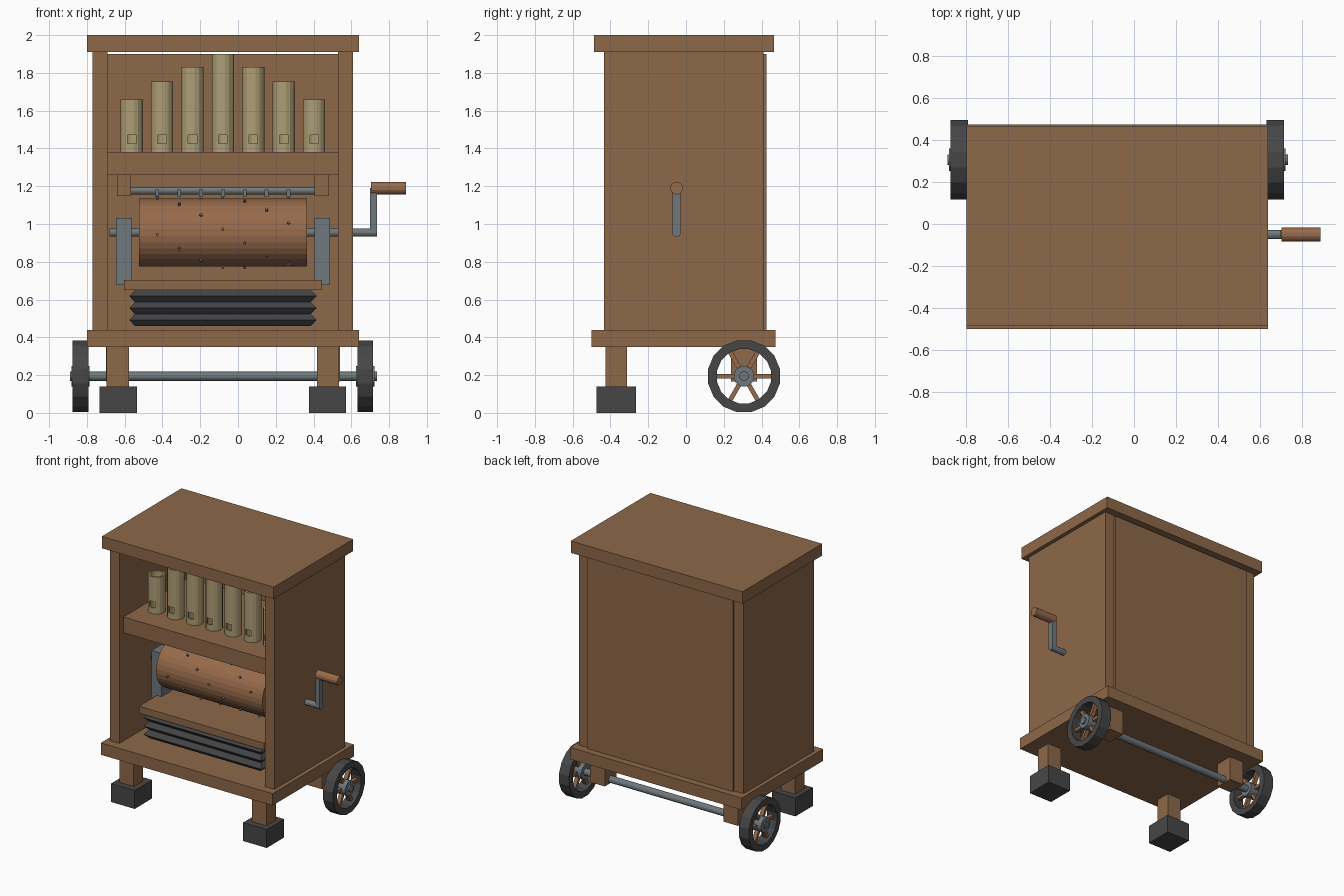
import bpy, bmesh
from math import pi, sin, cos, radians
from mathutils import Matrix, Vector

cube = bpy.data.objects.get("Cube")
if cube:
    bpy.data.objects.remove(cube, do_unlink=True)


def material(name, r, g, b):
    m = bpy.data.materials.new(name)
    m.use_nodes = True
    m.diffuse_color = (r, g, b, 1)
    m.node_tree.nodes["Principled BSDF"].inputs["Base Color"].default_value = (r, g, b, 1)
    return m


WOOD = material("cabinet wood", 0.27, 0.14, 0.067)
TURNED = material("turned wood", 0.31, 0.145, 0.07)
METAL = material("grey metal", 0.16, 0.19, 0.205)
DARK = material("dark rubber", 0.062, 0.062, 0.062)
BELLOWS = material("bellows leather", 0.055, 0.056, 0.06)
PIPE = material("pale pipe wood", 0.43, 0.345, 0.185)


def finish(name, bm, mat):
    bmesh.ops.recalc_face_normals(bm, faces=bm.faces)
    mesh = bpy.data.meshes.new(name)
    bm.to_mesh(mesh)
    bm.free()
    mesh.materials.append(mat)
    obj = bpy.data.objects.new(name, mesh)
    bpy.context.collection.objects.link(obj)
    return obj


def add_box(bm, x, y, z):
    """Box from three (low, high) ranges."""
    size = [b - a for a, b in (x, y, z)]
    mid = [(a + b) / 2 for a, b in (x, y, z)]
    bmesh.ops.create_cube(bm, size=1, matrix=Matrix.Translation(mid) @ Matrix.Diagonal((*size, 1)))


def box(name, x, y, z, mat):
    bm = bmesh.new()
    add_box(bm, x, y, z)
    return finish(name, bm, mat)


def add_rod(bm, x, y, z, r, sides):
    """Cylinder along the x axis."""
    place = Matrix.Translation(((x[0] + x[1]) / 2, y, z)) @ Matrix.Rotation(pi / 2, 4, 'Y')
    place = place @ Matrix.Rotation(pi / sides, 4, 'Z')
    bmesh.ops.create_cone(bm, cap_ends=True, segments=sides, radius1=r, radius2=r,
                          depth=x[1] - x[0], matrix=place)


def rod(name, x, y, z, r, sides, mat):
    bm = bmesh.new()
    add_rod(bm, x, y, z, r, sides)
    return finish(name, bm, mat)


def add_tube(bm, outer, inner, length, sides, place):
    """Hollow tube along local z, starting at zero."""
    profile = [(outer, 0), (outer, length), (inner, length), (inner, 0)]
    rings = []
    for i in range(sides):
        a = 2 * pi * (i + 0.5) / sides
        rings.append([bm.verts.new(place @ Vector((r * cos(a), r * sin(a), h))) for r, h in profile])
    for i, ring in enumerate(rings):
        after = rings[(i + 1) % sides]
        for j in range(4):
            k = (j + 1) % 4
            bm.faces.new((ring[j], after[j], after[k], ring[k]))


MID = -0.08          # centre line of the cabinet
DRUM_Y, DRUM_Z = -0.05, 0.955


def pair(name, inner, outer, y, z, mat):
    """Two boxes mirrored about the cabinet centre line."""
    box(name + "_right", (MID - outer, MID - inner), y, z, mat)
    box(name + "_left", (MID + inner, MID + outer), y, z, mat)


# Cabinet
box("base_slab", (MID - 0.72, MID + 0.72), (-0.5, 0.475), (0.35, 0.44), WOOD)
box("top_slab", (MID - 0.72, MID + 0.72), (-0.487, 0.466), (1.91, 2.0), WOOD)
pair("side_wall", 0.61, 0.69, (-0.435, 0.41), (0.44, 1.91), WOOD)
box("back_panel", (MID - 0.61, MID + 0.61), (0.385, 0.425), (0.44, 1.9), WOOD)
box("pipe_shelf", (MID - 0.61, MID + 0.61), (-0.385, 0.385), (1.26, 1.38), WOOD)

# Front legs and feet
pair("front_leg", 0.497, 0.616, (-0.425, -0.312), (0.14, 0.35), WOOD)
pair("front_foot", 0.455, 0.652, (-0.473, -0.265), (0, 0.14), DARK)

# Organ pipes with cut mouths
PIPE_Y = -0.17
pipes, mouths = bmesh.new(), bmesh.new()
for i in range(-3, 4):
    x = MID + i * 0.161
    top = (1.9, 1.83, 1.755, 1.66)[abs(i)]
    add_tube(pipes, 0.06, 0.047, top - 1.38, 16, Matrix.Translation((x, PIPE_Y, 1.38)))
    add_box(mouths, (x - 0.023, x + 0.023), (PIPE_Y - 0.1, PIPE_Y), (1.425, 1.472))
pipe_row = finish("pipe_row", pipes, PIPE)
cutter = finish("mouth_cutter", mouths, PIPE)
cutter.hide_render = True
cut = pipe_row.modifiers.new("mouths", 'BOOLEAN')
cut.operation, cut.solver, cut.object = 'DIFFERENCE', 'EXACT', cutter
bpy.context.view_layer.objects.active = pipe_row
bpy.ops.object.modifier_apply(modifier=cut.name)
bpy.data.objects.remove(cutter, do_unlink=True)

# Key rail over the drum
pair("rail_bracket", 0.486, 0.561, (DRUM_Y - 0.04, DRUM_Y + 0.04), (1.148, 1.26), WOOD)
rod("key_rail", (MID - 0.49, MID + 0.49), DRUM_Y, 1.176, 0.02, 12, METAL)
keys, pins = bmesh.new(), bmesh.new()
for c in range(7):
    x = MID + (c - 3) * 0.1157
    add_box(keys, (x - 0.01, x + 0.01), (DRUM_Y - 0.03, DRUM_Y + 0.03), (1.142, 1.183))
    # Drum pins wind round in a helix
    for k in range(-1, 3):
        a = radians(78 - 24 * c + 82 * k)
        out = Vector((0, -cos(a), sin(a)))
        place = Matrix.Translation(Vector((x, DRUM_Y, DRUM_Z)) + out * 0.183)
        place = place @ out.to_track_quat('Z', 'Y').to_matrix().to_4x4()
        bmesh.ops.create_cone(pins, cap_ends=True, segments=6, radius1=0.008, radius2=0.008,
                              depth=0.024, matrix=place)
finish("keys", keys, METAL)
finish("drum_pins", pins, METAL)

# Drum, shaft and bearings
rod("drum", (MID - 0.445, MID + 0.445), DRUM_Y, DRUM_Z, 0.18, 32, TURNED)
rod("crank_shaft", (-0.68, 0.735), DRUM_Y, DRUM_Z, 0.023, 12, METAL)
pair("drum_bearing", 0.485, 0.567, (DRUM_Y - 0.06, DRUM_Y + 0.06), (0.678, 1.032), METAL)

# Crank
box("crank_arm", (0.698, 0.735), (DRUM_Y - 0.021, DRUM_Y + 0.021), (0.955, 1.19), METAL)
rod("crank_handle", (0.705, 0.89), DRUM_Y, 1.19, 0.034, 12, TURNED)

# Bellows with three folds under a board
box("bellows_board", (MID - 0.524, MID + 0.524), (-0.323, 0.223), (0.65, 0.703), WOOD)
bm = bmesh.new()
layers = []
for i in range(7):
    grow = 0.03 * (i % 2)
    hx, hy, z = 0.466 + grow, 0.23 + grow, 0.46 + i * 0.19 / 6
    layers.append([bm.verts.new((MID + sx * hx, DRUM_Y + sy * hy, z))
                   for sx, sy in ((-1, -1), (1, -1), (1, 1), (-1, 1))])
for low, high in zip(layers, layers[1:]):
    for j in range(4):
        k = (j + 1) % 4
        bm.faces.new((low[j], low[k], high[k], high[j]))
bm.faces.new(layers[0])
bm.faces.new(layers[-1])
finish("bellows", bm, BELLOWS)

# Rear axle and its blocks
AXLE_Y, AXLE_Z, RIM = 0.307, 0.194, 0.194
pair("axle_block", 0.497, 0.62, (AXLE_Y - 0.07, AXLE_Y + 0.07), (0.165, 0.35), WOOD)
rod("axle", (-0.89, 0.735), AXLE_Y, AXLE_Z, 0.026, 12, METAL)

# Spoked wheels
for side, x in (("right", MID - 0.754), ("left", MID + 0.754)):
    place = Matrix.Translation((x, AXLE_Y, AXLE_Z)) @ Matrix.Rotation(pi / 2, 4, 'Y')
    bm = bmesh.new()
    add_tube(bm, RIM, 0.146, 0.084, 16, place @ Matrix.Translation((0, 0, -0.042)))
    finish("wheel_rim_" + side, bm, DARK)
    bm = bmesh.new()
    for i in range(3):
        turn = place @ Matrix.Rotation(pi / 2 + i * pi / 3, 4, 'Z')
        bmesh.ops.create_cube(bm, size=1, matrix=turn @ Matrix.Diagonal((0.296, 0.024, 0.03, 1)))
    finish("wheel_spokes_" + side, bm, TURNED)
    rod("wheel_hub_" + side, (x - 0.048, x + 0.048), AXLE_Y, AXLE_Z, 0.055, 16, METAL)
